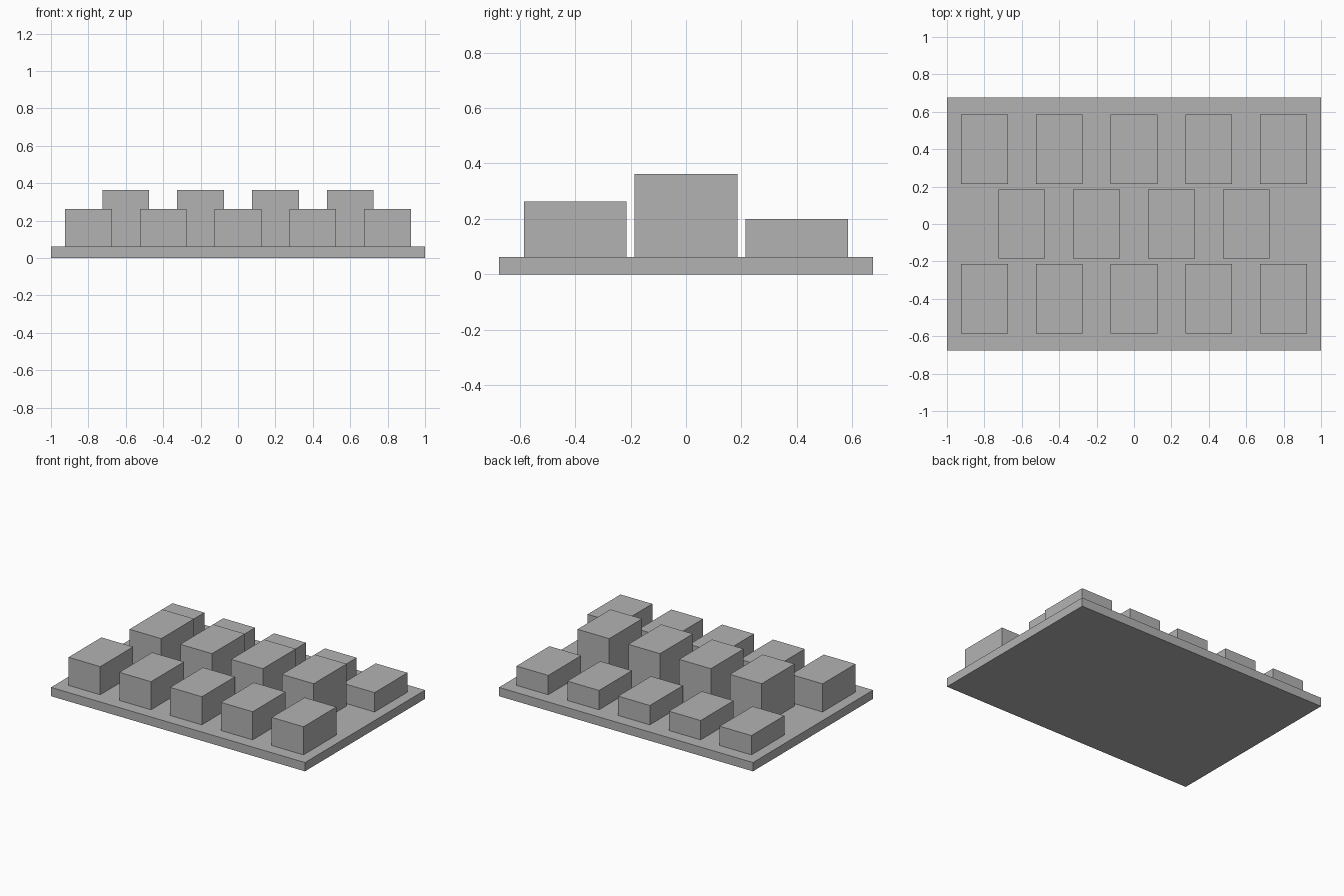
import bpy

default_cube = bpy.data.objects.get("Cube")
if default_cube:
    bpy.data.objects.remove(default_cube, do_unlink=True)

# Single grey material
grey = bpy.data.materials.new("plain_grey")
grey.use_nodes = True
colour = (0.45, 0.45, 0.45, 1)
grey.diffuse_color = colour
for node in grey.node_tree.nodes:
    if node.type == 'BSDF_PRINCIPLED':
        node.inputs["Base Color"].default_value = colour


def box(name, x, y, bottom, width, depth, height):
    """Box standing on the given bottom height."""
    bpy.ops.mesh.primitive_cube_add(size=1, location=(x, y, bottom + height / 2))
    obj = bpy.context.object
    obj.name = name
    obj.scale = (width, depth, height)
    bpy.ops.object.transform_apply(location=False, rotation=False, scale=True)
    obj.data.materials.append(grey)
    return obj


BASE = 0.0625
SPACING = 0.4

# Ground slab
box("base_slab", 0, 0, 0, 2, 1.35, BASE)

# Staggered rows of blocks: name, y, count, height
rows = [
    ("front_block", -SPACING, 5, 0.2),
    ("middle_block", 0, 4, 0.3),
    ("back_block", SPACING, 5, 0.1375),
]
for name, y, count, height in rows:
    for i in range(count):
        x = (i - (count - 1) / 2) * SPACING
        box(f"{name}_{i + 1}", x, y, BASE, 0.25, 0.37, height)
